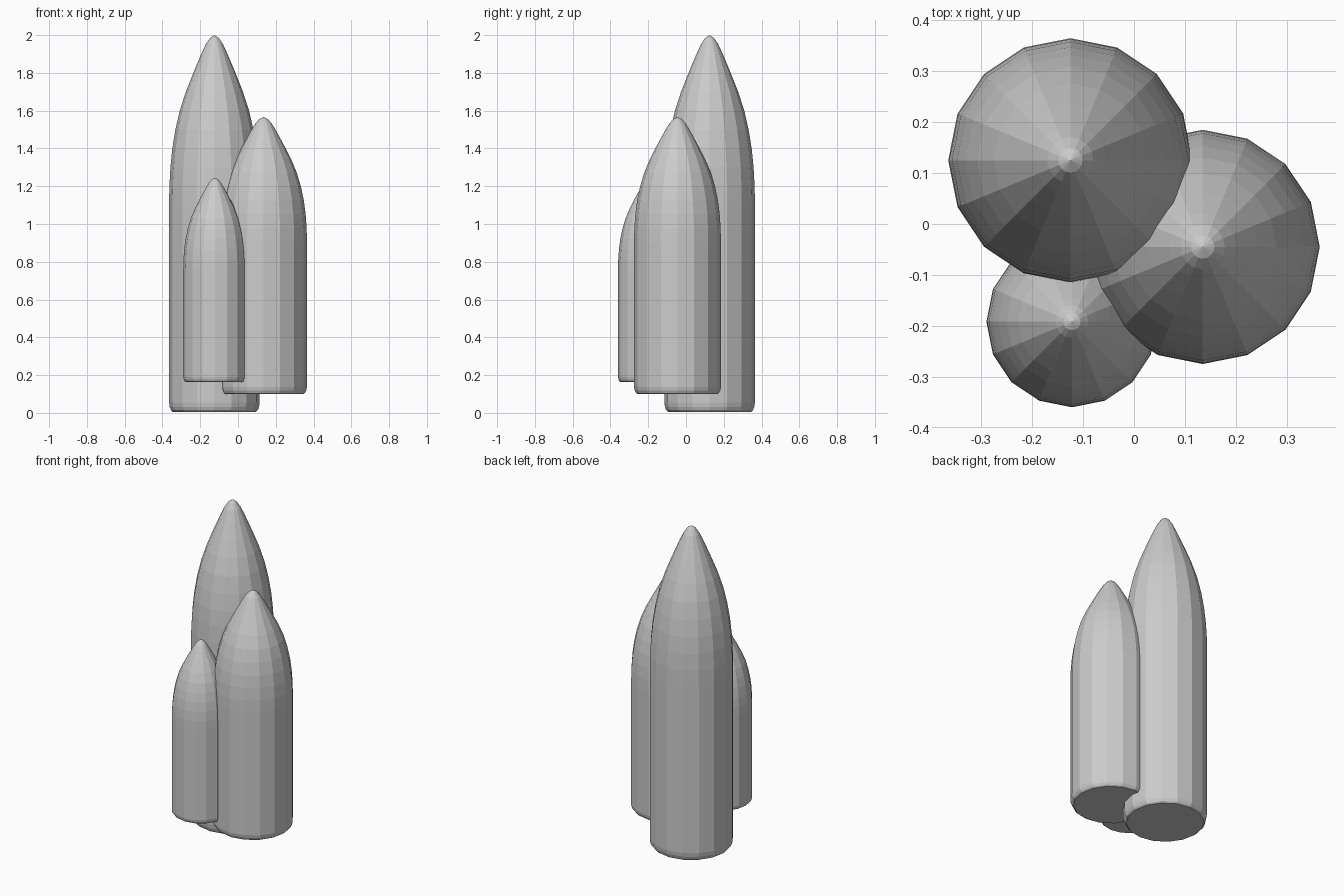
import bpy, bmesh
from math import sin, cos, pi

if "Cube" in bpy.data.objects:
    bpy.data.objects.remove(bpy.data.objects["Cube"])

SIDES = 16
# shared bullet profile: (radius fraction, height fraction)
PROFILE = [(.92, .003), (.955, .007), (.985, .016), (1, .028), (1, .3), (1, .55),
           (.993, .6), (.97, .65), (.928, .7), (.86, .75), (.765, .8),
           (.63, .85), (.465, .9), (.29, .95), (.19, .976), (.1, .992)]


def spire(name, x, y, radius, bottom, top):
    bm = bmesh.new()
    rings = []
    for r, t in PROFILE:
        z = bottom + t * (top - bottom)
        rings.append([bm.verts.new((x + radius * r * cos(2 * pi * i / SIDES),
                                    y + radius * r * sin(2 * pi * i / SIDES), z))
                      for i in range(SIDES)])
    for a, b in zip(rings, rings[1:]):
        for i in range(SIDES):
            j = (i + 1) % SIDES
            bm.faces.new((a[i], a[j], b[j], b[i]))
    # flat base and pointed tip
    bm.faces.new(rings[0][::-1])
    tip = bm.verts.new((x, y, top))
    for i in range(SIDES):
        bm.faces.new((rings[-1][i], rings[-1][(i + 1) % SIDES], tip))
    mesh = bpy.data.meshes.new(name)
    bm.to_mesh(mesh)
    bm.free()
    bpy.context.collection.objects.link(bpy.data.objects.new(name, mesh))


# three overlapping spires of falling height
spire("tall_spire", -.125, .125, .24, 0, 2)
spire("middle_spire", .135, -.045, .23, .095, 1.567)
spire("short_spire", -.122, -.192, .168, .16, 1.245)
